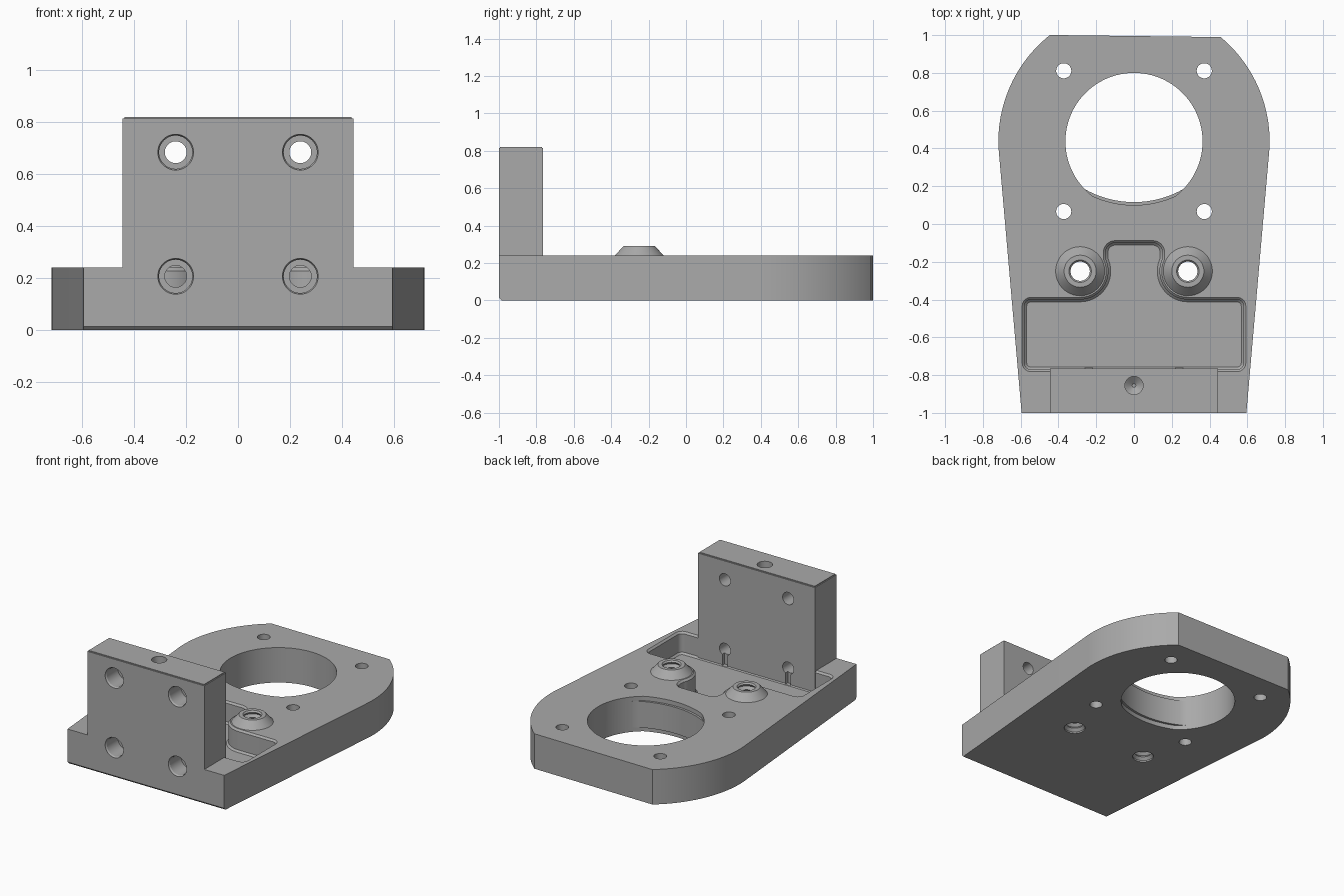
import bpy, bmesh
from math import sin, cos, pi, radians, atan2, sqrt
from mathutils import Matrix, Vector

if "Cube" in bpy.data.objects:
    bpy.data.objects.remove(bpy.data.objects["Cube"], do_unlink=True)

grey = bpy.data.materials.new("machined grey")
grey.use_nodes = True
grey.diffuse_color = (0.4, 0.4, 0.4, 1)
grey.node_tree.nodes["Principled BSDF"].inputs["Base Color"].default_value = (0.4, 0.4, 0.4, 1)


def finish(bm, name):
    bmesh.ops.recalc_face_normals(bm, faces=bm.faces)
    mesh = bpy.data.meshes.new(name)
    bm.to_mesh(mesh)
    bm.free()
    mesh.materials.append(grey)
    ob = bpy.data.objects.new(name, mesh)
    bpy.context.collection.objects.link(ob)
    return ob


def loft(name, layers):
    """Solid through stacked outlines, given as (points, z)."""
    bm = bmesh.new()
    rings = [[bm.verts.new((x, y, z)) for x, y in pts] for pts, z in layers]
    n = len(rings[0])
    for a, b in zip(rings, rings[1:]):
        for i in range(n):
            j = (i + 1) % n
            bm.faces.new((a[i], a[j], b[j], b[i]))
    bm.faces.new(rings[0][::-1])
    bm.faces.new(rings[-1])
    return finish(bm, name)


def arc(cx, cy, r, a0, a1, n):
    return [(cx + r * cos(radians(a0 + (a1 - a0) * i / n)),
             cy + r * sin(radians(a0 + (a1 - a0) * i / n))) for i in range(n + 1)]


def circle(r, n=48):
    return arc(0, 0, r, 0, 360, n)[:-1]


def turned(name, profile, place, along_y=False):
    """Round solid from (radius, height) pairs."""
    ob = loft(name, [(circle(r), h) for r, h in profile])
    turn = Matrix.Rotation(-pi / 2, 4, 'X') if along_y else Matrix()
    ob.data.transform(Matrix.Translation(place) @ turn)
    return ob


def offset(pts, d):
    """Move a counter-clockwise outline outwards by d."""
    out = []
    for i, p in enumerate(pts):
        a, b, c = Vector(pts[i - 1]), Vector(p), Vector(pts[(i + 1) % len(pts)])
        t = ((b - a).normalized() + (c - b).normalized()).normalized()
        out.append((b.x + t.y * d, b.y - t.x * d))
    return out


def combine(target, tool, how):
    mod = target.modifiers.new(how, 'BOOLEAN')
    mod.operation, mod.object, mod.solver = how, tool, 'EXACT'
    bpy.context.view_layer.objects.active = target
    bpy.ops.object.modifier_apply(modifier=mod.name)
    bpy.data.objects.remove(tool, do_unlink=True)


def cut(target, tool):
    combine(target, tool, 'DIFFERENCE')


T = 0.24          # plate thickness
CY = 0.437        # centre of the big bore

# Base plate: tapered sides, round back with a flat end
right = arc(0, CY, 0.718, -3, 50.3, 24)
left = arc(0, CY, 0.718, 128.3, 183, 24)
outline = [(-0.595, -1), (0.595, -1)] + right + left
bracket = loft("motor_bracket", [(outline, 0), (outline, T)])
bm = bmesh.new()
bm.from_mesh(bracket.data)
edge = [e for e in bm.edges if all(v.co.y < -0.99 and v.co.z < 0.01 for v in e.verts)]
bmesh.ops.bevel(bm, geom=edge, offset=0.014, segments=1, affect='EDGES')
bm.to_mesh(bracket.data)
bm.free()


# Big bore with a flatter wall and ledge towards the front
def bore(low):
    pts = []
    for x, y in circle(0.363, 96):
        floor = low + 0.53 - sqrt(0.53 ** 2 - x * x)
        pts.append((x, max(y + CY, floor) if y < -0.15 else y + CY))
    return pts


cut(bracket, loft("bore_cutter", [(bore(0.116), -0.1), (bore(0.116), 0.4)]))
for z0, z1 in ((-0.1, 0.03), (T - 0.03, 0.4)):
    cut(bracket, loft("lip_cutter", [(bore(0.1), z0), (bore(0.1), z1)]))

# Sunken pocket: wide tray plus a neck curving round the bosses
BX, BY = 0.285, -0.25
half = arc(0.545, -0.735, 0.035, -90, 0, 6) + arc(0.545, -0.435, 0.035, 0, 90, 6)
half += arc(BX, BY, 0.15, 270, 154, 20)
half += arc(0.1, -0.15, 0.05, 0, 90, 8)
pocket = half + [(-x, y) for x, y in reversed(half)]
cut(bracket, loft("pocket_cutter", [
    (offset(pocket, -0.012), 0.09), (pocket, 0.102), (pocket, T - 0.012),
    (offset(pocket, 0.012), T), (offset(pocket, 0.012), 0.4)]))

# Upright mounting block
bm = bmesh.new()
bmesh.ops.create_cube(bm, size=1, matrix=Matrix.Translation((0, -0.8825, 0.435))
                      @ Matrix.Diagonal((0.888, 0.235, 0.77, 1)))
rim = [e for e in bm.edges if all(v.co.z > 0.8 for v in e.verts)]
bmesh.ops.bevel(bm, geom=rim, offset=0.006, segments=2, affect='EDGES')
combine(bracket, finish(bm, "mounting_block"), 'UNION')

# Blind hole in the block top
cut(bracket, turned("top_hole", [(0.01, 0.55), (0.048, 0.58), (0.048, 1)], (0, -0.855, 0)))

for s in (-1, 1):
    # Counterbored holes through the block
    for z in (0.685, 0.207):
        cut(bracket, turned("block_hole", [
            (0.069, -0.05), (0.069, 0.004), (0.064, 0.012), (0.064, 0.13),
            (0.042, 0.13), (0.042, 0.28)], (s * 0.24, -1, z), True))
    # Narrow slot below the lower hole
    bm = bmesh.new()
    bmesh.ops.create_cube(bm, size=1, matrix=Matrix.Translation((s * 0.24, -0.765, 0.142))
                          @ Matrix.Diagonal((0.04, 0.05, 0.1, 1)))
    cut(bracket, finish(bm, "slot_cutter"))

    # Fixing holes round the bore
    for y in (0.066, 0.811):
        cut(bracket, turned("fixing_hole", [(0.04, -0.1), (0.04, 0.4)], (s * 0.372, y, 0)))

    # Tapered boss with a threaded hole
    combine(bracket, turned("boss", [(0.13, 0.15), (0.13, T), (0.085, 0.29)],
                            (s * BX, BY, 0)), 'UNION')
    thread = [(0.068, -0.05)]
    for i in range(8):
        thread += [(0.067, 0.01 + i * 0.036), (0.051, 0.028 + i * 0.036)]
    thread += [(0.068, 0.3), (0.068, 0.35)]
    cut(bracket, turned("thread_cutter", thread, (s * BX, BY, 0)))

bpy.ops.object.select_all(action='DESELECT')
bracket.select_set(True)
bpy.context.view_layer.objects.active = bracket
bpy.ops.object.shade_smooth_by_angle(angle=radians(25))
